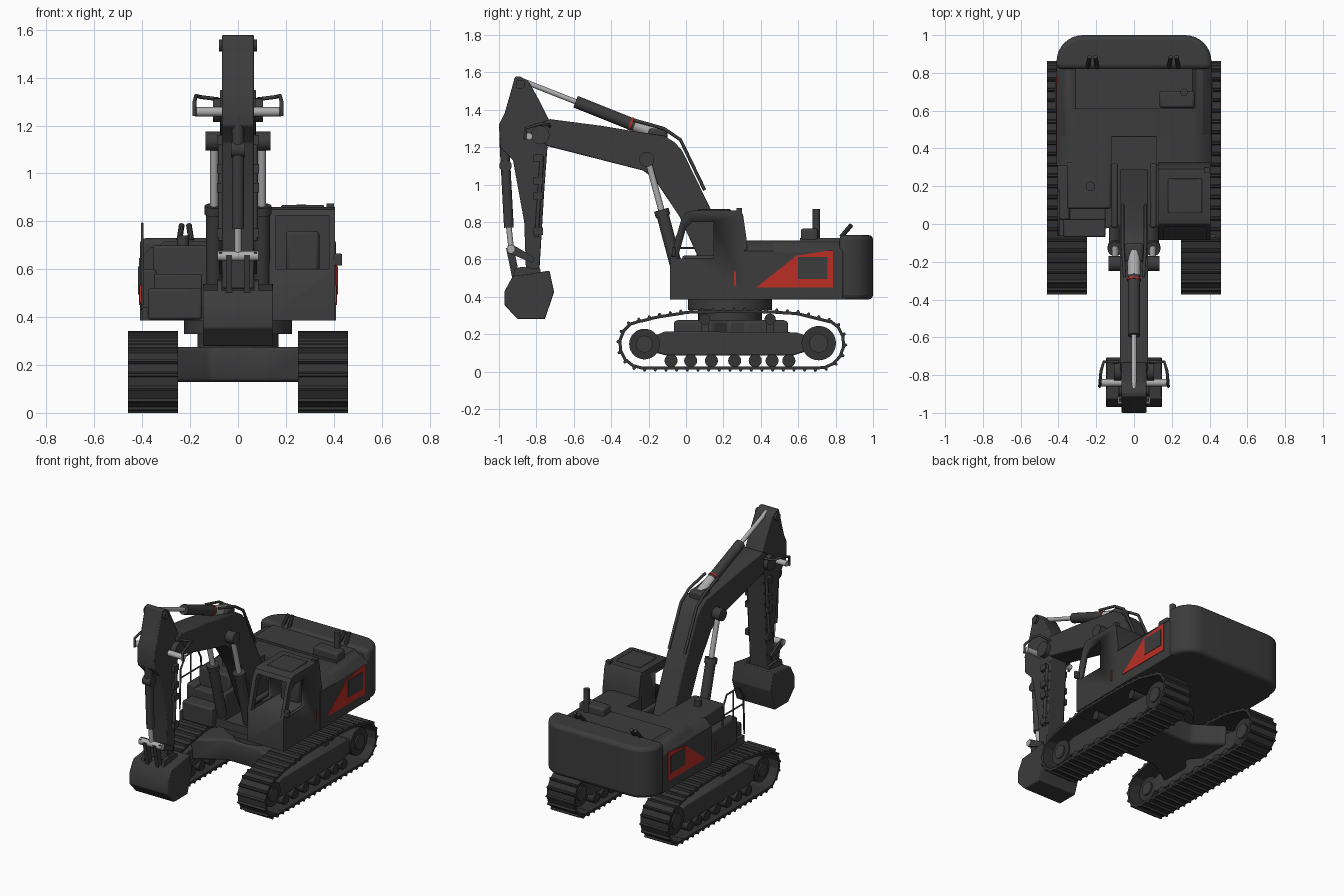
import bpy, bmesh, math
from mathutils import Vector

def mat(name, r, g, b):
    m = bpy.data.materials.new(name)
    m.diffuse_color = (r, g, b, 1)
    return m

DARK = mat("charcoal", 0.045, 0.045, 0.045)
TRACK = mat("track_black", 0.033, 0.033, 0.033)
STEEL = mat("steel_grey", 0.42, 0.42, 0.42)
RED = mat("panel_red", 0.50, 0.028, 0.018)

def finish(name, bm, material, bevel=0, segs=2):
    bmesh.ops.recalc_face_normals(bm, faces=bm.faces[:])
    me = bpy.data.meshes.new(name)
    bm.to_mesh(me)
    bm.free()
    me.materials.append(material)
    me.shade_smooth()
    me.set_sharp_from_angle(angle=math.radians(35))
    ob = bpy.data.objects.new(name, me)
    bpy.context.collection.objects.link(ob)
    if bevel:
        b = ob.modifiers.new("bevel", 'BEVEL')
        b.width, b.segments, b.limit_method = bevel, segs, 'ANGLE'
    return ob

def prisms(name, profiles, a, b, material, axis='x', bevel=0, segs=2):
    """Extrude 2D profiles along an axis; x: (y,z), y: (x,z), z: (x,y)."""
    put = {'x': lambda p, t: (t, p[0], p[1]), 'y': lambda p, t: (p[0], t, p[1]),
           'z': lambda p, t: (p[0], p[1], t)}[axis]
    bm = bmesh.new()
    for pts in profiles:
        lo = [bm.verts.new(put(p, a)) for p in pts]
        hi = [bm.verts.new(put(p, b)) for p in pts]
        bm.faces.new(lo)
        bm.faces.new(hi)
        for i in range(len(pts)):
            j = (i + 1) % len(pts)
            bm.faces.new((lo[i], lo[j], hi[j], hi[i]))
    return finish(name, bm, material, bevel, segs)

def prism(name, pts, a, b, material, **kw):
    return prisms(name, [pts], a, b, material, **kw)

def box(name, x, y, z, material, bevel=0):
    return prism(name, [(y[0], z[0]), (y[1], z[0]), (y[1], z[1]), (y[0], z[1])], x[0], x[1], material, bevel=bevel)

def cyl(name, p, q, r, material, n=20):
    p, q = Vector(p), Vector(q)
    bm = bmesh.new()
    bmesh.ops.create_cone(bm, cap_ends=True, segments=n, radius1=r, radius2=r, depth=(q - p).length)
    bm.transform((q - p).to_track_quat('Z', 'Y').to_matrix().to_4x4())
    bmesh.ops.translate(bm, verts=bm.verts[:], vec=(p + q) / 2)
    return finish(name, bm, material)

def tube(name, pts, r, material):
    cu = bpy.data.curves.new(name, 'CURVE')
    cu.dimensions, cu.bevel_depth, cu.bevel_resolution = '3D', r, 2
    s = cu.splines.new('POLY')
    s.points.add(len(pts) - 1)
    for v, p in zip(s.points, pts):
        v.co = (*p, 1)
    cu.materials.append(material)
    ob = bpy.data.objects.new(name, cu)
    bpy.context.collection.objects.link(ob)

def arc(cy, cz, r, a0, a1, n):
    return [(cy + r * math.cos(math.radians(a0 + (a1 - a0) * i / n)),
             cz + r * math.sin(math.radians(a0 + (a1 - a0) * i / n))) for i in range(n + 1)]

# Track shoes, spaced evenly round a closed path
path = [Vector(p) for p in arc(0.71, 0.152, 0.14, -90, 58, 12)
        + [(0.6, 0.317), (0.45, 0.327), (0.3, 0.33), (0.02, 0.326), (-0.15, 0.3)]
        + arc(-0.225, 0.147, 0.135, 118, 270, 12)]
lens = [(path[(i + 1) % len(path)] - path[i]).length for i in range(len(path))]

def along(d):
    d %= sum(lens)
    for i, l in enumerate(lens):
        if d <= l:
            return path[i].lerp(path[(i + 1) % len(path)], d / l)
        d -= l
    return path[0]

N = 48
step = sum(lens) / N
h = step / 2
shoe = [(-h, -.016), (h, -.016), (h, 0), (-.3 * h, 0), (-.5 * h, .012), (-.8 * h, .012), (-h, 0)]
shoes = []
for i in range(N):
    c = along(i * step)
    t = (along(i * step + h) - along(i * step - h)).normalized()
    n = Vector((t.y, -t.x))
    shoes.append([c + t * u + n * v for u, v in shoe])

for s, side in ((1, "right"), (-1, "left")):
    prisms(side + "_track_shoes", shoes, s * 0.25, s * 0.46, TRACK)
    prism(side + "_track_frame", [(-0.2, 0.11), (-0.1, 0.085), (0.57, 0.085), (0.68, 0.12), (0.68, 0.18),
          (0.59, 0.21), (-0.11, 0.215), (-0.2, 0.18)], s * 0.3, s * 0.41, DARK, bevel=0.008)
    for nm, y, z, r in (("idler", -0.222, 0.147, 0.082), ("sprocket", 0.71, 0.152, 0.092)):
        cyl(f"{side}_{nm}", (s * 0.3, y, z), (s * 0.42, y, z), r, TRACK, 28)
        cyl(f"{side}_{nm}_hub", (s * 0.29, y, z), (s * 0.43, y, z), r * 0.55, DARK, 20)
    for y in (-0.08, 0.025, 0.136, 0.26, 0.37, 0.46, 0.55):
        cyl(side + "_bottom_roller", (s * 0.29, y, 0.058), (s * 0.42, y, 0.058), 0.035, TRACK, 16)
    for y in (0.1, 0.45):
        cyl(side + "_top_roller", (s * 0.3, y, 0.28), (s * 0.4, y, 0.28), 0.03, TRACK, 16)
        box(side + "_roller_post", (s * 0.32, s * 0.36), (y - 0.02, y + 0.02), (0.2, 0.28), DARK)

# Undercarriage cross frame and slewing ring
prism("cross_frame", [(-0.31, -0.07), (-0.12, 0.05), (0.12, 0.05), (0.31, -0.07), (0.31, 0.14), (0.24, 0.23),
      (0.31, 0.32), (0.31, 0.55), (0.12, 0.42), (-0.12, 0.42), (-0.31, 0.55), (-0.31, 0.32), (-0.24, 0.23),
      (-0.31, 0.14)], 0.13, 0.275, DARK, axis='z', bevel=0.015)
cyl("slew_ring_base", (0, 0.235, 0.26), (0, 0.235, 0.335), 0.17, DARK, 40)
cyl("slew_ring", (0, 0.235, 0.33), (0, 0.235, 0.39), 0.225, DARK, 40)

# Upper deck, engine house and counterweight
prism("deck", [(-0.4, -0.06), (-0.25, -0.06), (-0.14, -0.02), (0.14, -0.02), (0.14, -0.08), (0.405, -0.08),
      (0.405, 0.85), (-0.405, 0.85)], 0.385, 0.44, DARK, axis='z')
prism("engine_house", [(-0.41, 0.385), (0.41, 0.385), (0.41, 0.645), (0.365, 0.69), (0.32, 0.7), (-0.32, 0.7),
      (-0.365, 0.69), (-0.41, 0.645)], 0.46, 0.84, DARK, axis='y', bevel=0.006)
for s, side in ((1, "right"), (-1, "left")):
    prism(side + "_house_wing", [(s * 0.12, 0.385), (s * 0.41, 0.385), (s * 0.41, 0.645), (s * 0.365, 0.69),
          (s * 0.32, 0.7), (s * 0.12, 0.7)], 0.31, 0.47, DARK, axis='y')
prism("hood", [(-0.34, 0.69), (0.34, 0.69), (0.31, 0.715), (-0.31, 0.715)], 0.61, 0.84, DARK, axis='y')
right = [(x, y) for x, y in arc(0.27, 0.86, 0.14, 0, 90, 8)]
prism("counterweight", [(0.41, 0.82)] + right + [(-x, y) for x, y in reversed(right)] + [(-0.41, 0.82)],
      0.385, 0.73, DARK, axis='z', bevel=0.025, segs=3)
for x in (-0.22, 0.21):
    for d in (-0.025, 0.025):
        cyl("lifting_eye", (x + d, 0.83, 0.72), (x + d * 0.6, 0.885, 0.785), 0.012, DARK, 10)
box("exhaust_box", (0.135, 0.32), (0.615, 0.705), (0.69, 0.765), DARK, bevel=0.012)
cyl("exhaust_pipe", (0.265, 0.697, 0.7), (0.265, 0.697, 0.87), 0.02, DARK, 16)

# Left side tank, step box and handrail
box("tank", (-0.355, -0.12), (0.08, 0.33), (0.42, 0.7), DARK, bevel=0.012)
box("tank_side_locker", (-0.405, -0.34), (0.02, 0.33), (0.42, 0.6), DARK, bevel=0.012)
box("step_box", (-0.375, -0.15), (-0.07, 0.1), (0.39, 0.52), DARK, bevel=0.01)
box("upper_step", (-0.355, -0.15), (0.02, 0.1), (0.5, 0.58), DARK, bevel=0.008)
cyl("tank_filler", (-0.23, 0.2, 0.69), (-0.23, 0.2, 0.74), 0.025, DARK, 14)
tube("handrail", [(-0.4, -0.06, 0.45), (-0.4, -0.05, 0.72), (-0.4, 0.0, 0.79), (-0.4, 0.13, 0.79),
     (-0.4, 0.17, 0.72), (-0.4, 0.18, 0.58)], 0.006, DARK)
tube("handrail_bar", [(-0.4, -0.05, 0.66), (-0.4, 0.175, 0.66)], 0.005, DARK)
tube("handrail_post", [(-0.4, 0.06, 0.58), (-0.4, 0.06, 0.79)], 0.005, DARK)

# Red side panels with dark grille
for s, side in ((1, "right"), (-1, "left")):
    prism(side + "_red_panel", [(0.377, 0.45), (0.785, 0.45), (0.785, 0.648), (0.75, 0.645), (0.59, 0.62)],
          s * 0.408, s * 0.414, RED)
    box(side + "_grille", (s * 0.409, s * 0.417), (0.60, 0.757), (0.495, 0.612), DARK)
    box(side + "_red_marker", (s * 0.402, s * 0.411), (0.257, 0.266), (0.46, 0.535), RED)

# Cab, hollowed and cut open at the front and sides
cab = prism("cab", [(-0.085, 0.385), (-0.085, 0.6), (-0.03, 0.8), (0.0, 0.85), (0.03, 0.86), (0.29, 0.86),
            (0.305, 0.84), (0.325, 0.7), (0.325, 0.385)], 0.13, 0.405, DARK)
cutters = [box("cab_cavity_cutter", (0.158, 0.38), (-0.3, 0.29), (0.6, 0.825), DARK),
           prism("cab_window_cutter", [(-0.045, 0.605), (0.0, 0.765), (0.035, 0.8), (0.147, 0.8), (0.147, 0.605)],
                 0.05, 0.5, DARK)]
for c in cutters:
    m = cab.modifiers.new("cut", 'BOOLEAN')
    m.object, m.operation, m.solver = c, 'DIFFERENCE', 'EXACT'
    c.hide_render = True
deps = bpy.context.evaluated_depsgraph_get()
baked = bpy.data.meshes.new_from_object(cab.evaluated_get(deps))
cab.modifiers.clear()
cab.data = baked
for c in cutters:
    bpy.data.objects.remove(c)
box("cab_seat", (0.2, 0.34), (0.17, 0.23), (0.59, 0.76), DARK, bevel=0.015)
box("cab_roof_hatch", (0.18, 0.36), (0.06, 0.24), (0.855, 0.868), DARK, bevel=0.005)
box("mirror", (0.40, 0.435), (-0.075, -0.055), (0.615, 0.665), DARK, bevel=0.005)
box("roof_lamp", (0.37, 0.4), (0.27, 0.3), (0.85, 0.875), DARK)

# Boom with foot, lift cylinders and brackets
prism("boom", [(-0.77, 1.33), (-0.73, 1.35), (-0.46, 1.315), (-0.29, 1.287), (-0.115, 1.26), (-0.06, 1.225),
      (-0.02, 1.18), (0.136, 0.86), (0.29, 0.5), (0.22, 0.43), (0.13, 0.47), (-0.035, 0.83), (-0.17, 1.03),
      (-0.23, 1.075), (-0.74, 1.205), (-0.785, 1.25)], -0.075, 0.075, DARK, bevel=0.006)
for s, side in ((1, "right"), (-1, "left")):
    box(side + "_boom_foot_plate", (s * 0.085, s * 0.12), (-0.02, 0.32), (0.42, 0.62), DARK, bevel=0.01)
    x = s * 0.1
    cyl(side + "_lift_rod", (x, -0.205, 1.135), (x, -0.12, 0.82), 0.017, STEEL)
    cyl(side + "_lift_barrel", (x, -0.128, 0.85), (x, -0.03, 0.48), 0.033, DARK)
    cyl(side + "_lift_collar", (x, -0.132, 0.865), (x, -0.122, 0.83), 0.04, DARK)
    cyl(side + "_lift_eye", (s * 0.075, -0.21, 1.135), (s * 0.135, -0.21, 1.135), 0.04, DARK)
    tube(side + "_boom_hose", [(s * 0.06, 0.1, 0.97), (s * 0.06, -0.03, 1.24), (s * 0.06, -0.12, 1.3),
         (s * 0.05, -0.28, 1.345)], 0.009, DARK)
    # Pivot pin ends and hose loops beside the stick
    cyl(side + "_stick_pin", (s * 0.06, -0.84, 1.258), (s * 0.18, -0.84, 1.258), 0.019, STEEL)
    tube(side + "_stick_hose", [(s * 0.08, -0.73, 1.31), (s * 0.16, -0.73, 1.32), (s * 0.175, -0.78, 1.325),
         (s * 0.182, -0.86, 1.3), (s * 0.182, -0.86, 1.24)], 0.008, DARK)
    cyl(side + "_boom_tip_boss", (s * 0.07, -0.78, 1.265), (s * 0.105, -0.78, 1.265), 0.05, DARK)
    tube(side + "_stick_pipe", [(s * 0.072, -0.77, 1.15), (s * 0.072, -0.8, 0.72)], 0.011, DARK)
    for z in (1.14, 1.02, 0.94, 0.75):
        box(side + "_pipe_clamp", (s * 0.06, s * 0.088), (-0.815, -0.765), (z - 0.02, z + 0.02), DARK)

# Stick cylinder above the boom
cyl("stick_rod", (0, -0.875, 1.555), (0, -0.57, 1.435), 0.014, STEEL)
cyl("stick_barrel", (0, -0.59, 1.443), (0, -0.27, 1.315), 0.033, DARK)
cyl("stick_cylinder_base", (0, -0.275, 1.317), (0, -0.15, 1.27), 0.034, STEEL)
cyl("stick_cylinder_band", (0, -0.3, 1.327), (0, -0.29, 1.323), 0.036, RED)
box("stick_cylinder_bracket", (-0.05, 0.05), (-0.2, -0.1), (1.23, 1.3), DARK, bevel=0.015)

# Stick
prism("stick", [(-0.89, 1.58), (-0.84, 1.55), (-0.785, 1.45), (-0.73, 1.34), (-0.74, 1.21), (-0.757, 0.98),
      (-0.785, 0.52), (-0.855, 0.52), (-0.865, 0.8), (-0.925, 1.13), (-0.995, 1.2), (-1.0, 1.32), (-0.97, 1.38),
      (-0.93, 1.52), (-0.915, 1.575)], -0.066, 0.066, DARK, bevel=0.006)
cyl("stick_top_pin", (-0.08, -0.885, 1.535), (0.08, -0.885, 1.535), 0.025, DARK)

# Bucket cylinder and linkage
cyl("bucket_barrel", (0, -0.972, 1.24), (0, -0.947, 0.77), 0.026, DARK)
cyl("bucket_cylinder_eye", (-0.03, -0.965, 1.1), (0.03, -0.965, 1.1), 0.033, DARK)
cyl("bucket_rod", (0, -0.948, 0.78), (0, -0.935, 0.66), 0.015, STEEL)
cyl("link_pin", (-0.085, -0.937, 0.655), (0.085, -0.937, 0.655), 0.021, STEEL)
for s in (1, -1):
    prism("stick_link", [(-0.955, 0.67), (-0.93, 0.68), (-0.81, 0.61), (-0.82, 0.58), (-0.95, 0.635)],
          s * 0.066, s * 0.08, DARK)
    prism("bucket_link", [(-0.962, 0.66), (-0.92, 0.66), (-0.885, 0.48), (-0.925, 0.48)], s * 0.025, s * 0.05, DARK)
    prism("bucket_ear", [(-0.93, 0.5), (-0.915, 0.55), (-0.88, 0.56), (-0.78, 0.55), (-0.77, 0.5)],
          s * 0.066, s * 0.085, DARK)

# Bucket
prism("bucket", [(-0.925, 0.512), (-0.85, 0.52), (-0.73, 0.54), (-0.705, 0.425), (-0.755, 0.28), (-0.9, 0.28),
      (-0.97, 0.355), (-0.97, 0.43)], -0.147, 0.147, DARK, bevel=0.005)
